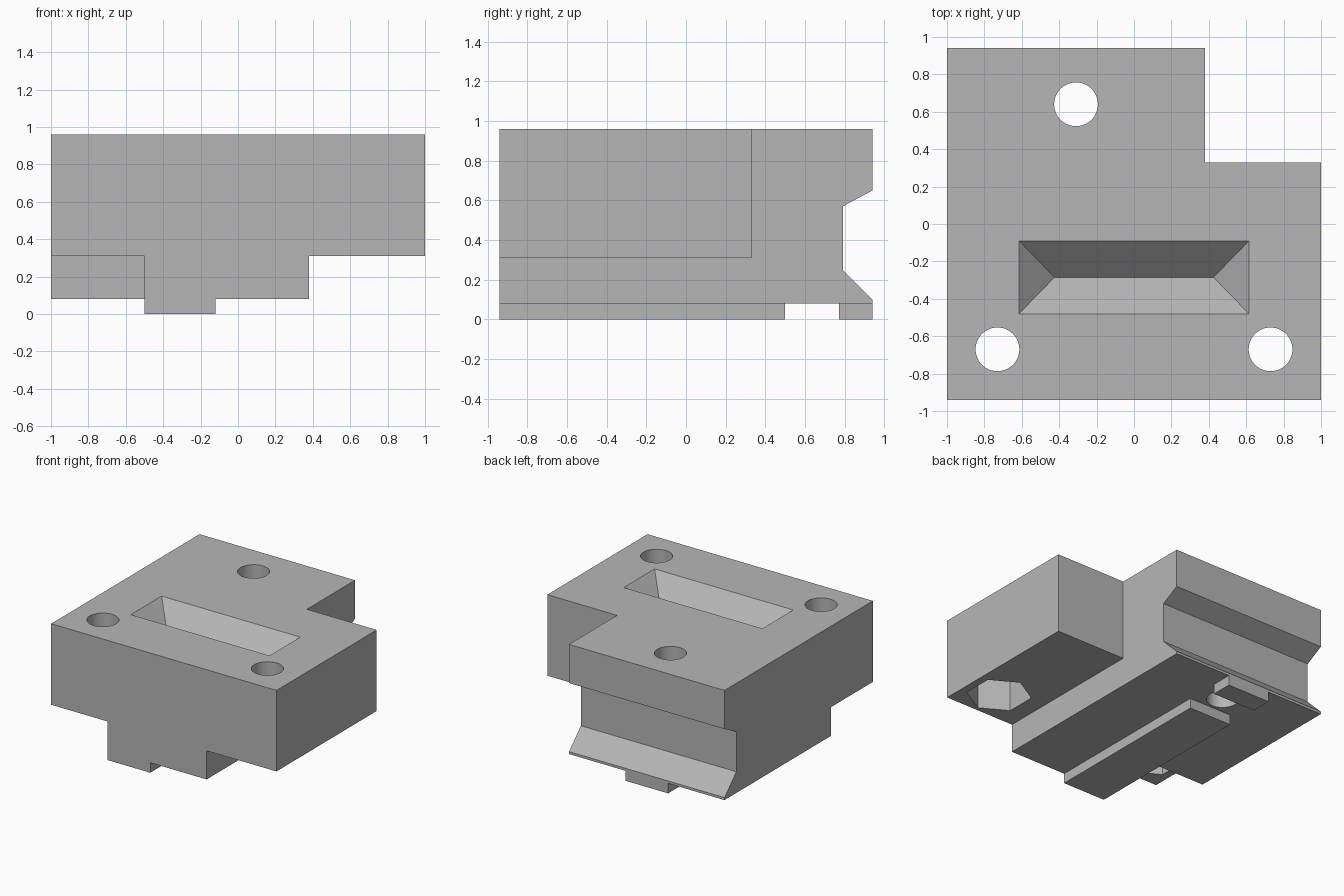
import bpy
import bmesh
from math import cos, sin, pi, radians

cube = bpy.data.objects.get("Cube")
if cube:
    bpy.data.objects.remove(cube, do_unlink=True)

grey = bpy.data.materials.new("plain_grey")
grey.use_nodes = True
GREY = (0.47, 0.47, 0.47, 1)
grey.diffuse_color = GREY
grey.node_tree.nodes["Principled BSDF"].inputs["Base Color"].default_value = GREY


def finish(name, bm):
    bmesh.ops.recalc_face_normals(bm, faces=bm.faces)
    mesh = bpy.data.meshes.new(name)
    bm.to_mesh(mesh)
    bm.free()
    mesh.materials.append(grey)
    obj = bpy.data.objects.new(name, mesh)
    bpy.context.collection.objects.link(obj)
    return obj


def prism(name, outline, low, high, axis="z"):
    """Extrude an outline along z (xy points) or along x (yz points)."""
    bm = bmesh.new()
    place = (lambda a, b, t: (a, b, t)) if axis == "z" else (lambda a, b, t: (t, a, b))
    base = bm.faces.new([bm.verts.new(place(a, b, low)) for a, b in outline])
    moved = bmesh.ops.extrude_face_region(bm, geom=[base])["geom"]
    verts = [v for v in moved if isinstance(v, bmesh.types.BMVert)]
    bmesh.ops.translate(bm, verts=verts, vec=place(0, 0, high - low))
    return finish(name, bm)


def box(name, x, y, z):
    return prism(name, [(x[0], y[0]), (x[1], y[0]), (x[1], y[1]), (x[0], y[1])], *z)


def ring(center, radius, sides):
    return [(center[0] + radius * cos(pi / 2 + 2 * pi * i / sides),
             center[1] + radius * sin(pi / 2 + 2 * pi * i / sides)) for i in range(sides)]


def rect(x, y, z):
    return [(a, b, z) for a in (-x, x) for b in y]


TOP, STEP, FLOOR = 0.96, 0.31, 0.08
FRONT, BACK = -0.94, 0.94
LEFT_EDGE, RIGHT_EDGE = 0.38, -0.5

# Main block with an L-shaped outline
body = prism("body", [(-1, FRONT), (1, FRONT), (1, 0.33), (LEFT_EDGE, 0.33),
                      (LEFT_EDGE, BACK), (-1, BACK)], FLOOR, TOP)

# Undercuts on both sides of the foot
cutters = [
    box("left_undercut", (LEFT_EDGE, 1.2), (-1.2, 0.6), (-0.2, STEP)),
    box("right_undercut", (-1.2, RIGHT_EDGE), (-1.2, -0.41), (-0.2, STEP)),
]

# Angled groove across the back
cutters.append(prism("back_groove", [(1.09, 0.73), (0.79, 0.57), (0.79, 0.25), (1.09, -0.05)],
                     -1.2, 0.7, "x"))

# Bolt holes, the front two with hexagonal nut pockets underneath
for center in ((-0.73, -0.67), (0.73, -0.67), (-0.31, 0.64)):
    cutters.append(prism("bolt_hole", ring(center, 0.117, 48), -0.2, 1.2))
    if center[1] < 0:
        cutters.append(prism("nut_pocket", ring(center, 0.24, 6), -0.2, 0.64))

# Sloped recess in the top
bm = bmesh.new()
corners = rect(0.615, (-0.48, -0.09), TOP) + rect(0.615, (-0.48, -0.09), TOP + 0.1)
for co in corners + [(-0.425, -0.285, 0.765), (0.425, -0.285, 0.765)]:
    bm.verts.new(co)
bmesh.ops.convex_hull(bm, input=bm.verts)
bmesh.ops.dissolve_limit(bm, angle_limit=radians(1), verts=bm.verts, edges=bm.edges)
cutters.append(finish("top_recess", bm))

# Cut the block
bpy.context.view_layer.objects.active = body
for cutter in cutters:
    mod = body.modifiers.new(cutter.name, "BOOLEAN")
    mod.operation = "DIFFERENCE"
    mod.solver = "EXACT"
    mod.object = cutter
    bpy.ops.object.modifier_apply(modifier=mod.name)
for cutter in cutters:
    bpy.data.objects.remove(cutter, do_unlink=True)

# Locating rail and tab under the foot
for name, span in (("bottom_rail", (FRONT, 0.5)), ("bottom_tab", (0.77, BACK))):
    box(name, (RIGHT_EDGE, -0.12), span, (0, FLOOR))

# Smooth bores, sharp edges
bpy.ops.object.select_all(action="DESELECT")
body.select_set(True)
bpy.ops.object.shade_smooth_by_angle(angle=radians(20))
